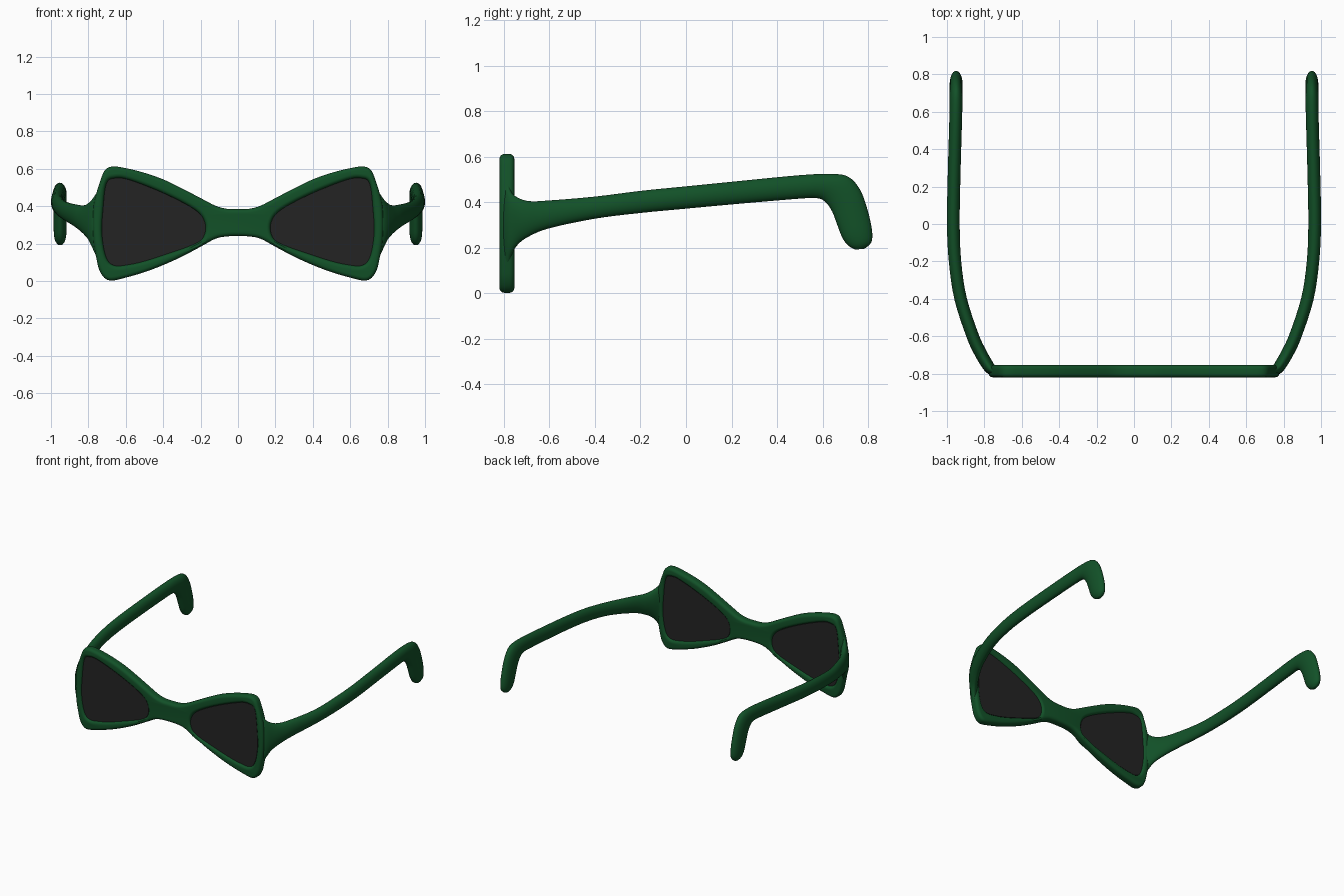
import bpy, bmesh, math
from mathutils import Vector

if "Cube" in bpy.data.objects:
    bpy.data.objects.remove(bpy.data.objects["Cube"])

FRONT_Y = -0.787


def material(name, rgb):
    m = bpy.data.materials.new(name)
    m.diffuse_color = (*rgb, 1)
    m.use_nodes = True
    m.node_tree.nodes["Principled BSDF"].inputs["Base Color"].default_value = m.diffuse_color
    return m


green = material("dark green", (0.006, 0.082, 0.021))
black = material("lens charcoal", (0.017, 0.017, 0.017))


def smooth(points, steps, closed):
    """Catmull-Rom interpolation of tuples of any size."""
    p = [Vector(q) for q in points]
    n = len(p)
    out = []
    for i in range(n if closed else n - 1):
        if closed:
            a, b, c, d = (p[(i + k) % n] for k in (-1, 0, 1, 2))
        else:
            a, b, c, d = (p[min(max(i + k, 0), n - 1)] for k in (-1, 0, 1, 2))
        for s in range(steps):
            t = s / steps
            out.append(0.5 * (2 * b + (c - a) * t + (2 * a - 5 * b + 4 * c - d) * t**2
                              + (3 * b - a - 3 * c + d) * t**3))
    if not closed:
        out.append(p[-1])
    return out


def shade(ob, angle):
    bpy.ops.object.select_all(action='DESELECT')
    ob.select_set(True)
    bpy.context.view_layer.objects.active = ob
    bpy.ops.object.shade_smooth_by_angle(angle=math.radians(angle))


def finish(bm, name, mat, angle):
    bmesh.ops.recalc_face_normals(bm, faces=bm.faces)
    me = bpy.data.meshes.new(name)
    bm.to_mesh(me)
    bm.free()
    me.materials.append(mat)
    ob = bpy.data.objects.new(name, me)
    bpy.context.collection.objects.link(ob)
    shade(ob, angle)
    return ob


def mirror(ob):
    ob.modifiers.new("mirror", 'MIRROR').use_axis[0] = True


# Outlines in x, z for the right half
half = [(0.06, 0.386), (0.12, 0.402), (0.2, 0.443), (0.3, 0.495), (0.4, 0.543), (0.5, 0.578),
        (0.6, 0.603), (0.67, 0.612), (0.712, 0.592), (0.738, 0.53), (0.757, 0.47),
        (0.772, 0.4), (0.777, 0.3), (0.771, 0.2), (0.757, 0.12), (0.742, 0.06),
        (0.715, 0.017), (0.675, 0.002), (0.6, 0.018), (0.5, 0.047), (0.4, 0.085),
        (0.3, 0.13), (0.2, 0.183), (0.12, 0.226), (0.06, 0.238)]
outline = [(0, 0.384)] + half + [(0, 0.24)] + [(-x, z) for x, z in reversed(half)]
lens = [(0.704, 0.52), (0.66, 0.549), (0.58, 0.54), (0.393, 0.467), (0.232, 0.382),
        (0.179, 0.318), (0.179, 0.248), (0.227, 0.2), (0.393, 0.14), (0.5, 0.106),
        (0.58, 0.088), (0.66, 0.082), (0.704, 0.125), (0.727, 0.248), (0.722, 0.38)]
lens_pts = smooth(lens, 5, True)

# Front frame: filled profile with two openings and rounded edges
cu = bpy.data.curves.new("front_frame_profile", 'CURVE')
cu.dimensions = '2D'
cu.fill_mode = 'BOTH'
cu.extrude = 0.0115
cu.bevel_depth = 0.021
cu.offset = -0.021
cu.bevel_resolution = 4
loops = [smooth(outline, 4, True), lens_pts, [Vector((-p.x, p.y)) for p in reversed(lens_pts)]]
for pts in loops:
    sp = cu.splines.new('POLY')
    sp.points.add(len(pts) - 1)
    sp.use_cyclic_u = True
    for q, p in zip(sp.points, pts):
        q.co = (p.x, p.y, 0, 1)
helper = bpy.data.objects.new("front_frame_profile", cu)
bpy.context.collection.objects.link(helper)
bpy.context.view_layer.update()
tmp = helper.evaluated_get(bpy.context.evaluated_depsgraph_get()).to_mesh()
bm = bmesh.new()
bm.from_mesh(tmp)
bpy.data.objects.remove(helper)
for v in bm.verts:
    v.co = (v.co.x, FRONT_Y - v.co.z, v.co.y)
bmesh.ops.remove_doubles(bm, verts=bm.verts, dist=0.0002)
finish(bm, "front_frame", green, 40)

# Lenses: plates slightly recessed in the openings
bm = bmesh.new()
rings = [[bm.verts.new((p.x, FRONT_Y + y, p.y)) for p in lens_pts] for y in (-0.02, 0.02)]
bm.faces.new(rings[0])
bm.faces.new(rings[1])
n = len(lens_pts)
for i in range(n):
    j = (i + 1) % n
    bm.faces.new((rings[0][i], rings[0][j], rings[1][j], rings[1][i]))
mirror(finish(bm, "lens", black, 30))

# Temple arms: loft of ellipses; x, upper edge y z, lower edge y z, half width
stations = [
    (0.742, -0.787, 0.50, -0.787, 0.09, 0.026), (0.768, -0.773, 0.45, -0.773, 0.16, 0.030),
    (0.79, -0.742, 0.422, -0.742, 0.212, 0.032), (0.82, -0.69, 0.405, -0.69, 0.25, 0.033),
    (0.862, -0.6, 0.408, -0.6, 0.286, 0.033), (0.927, -0.4, 0.425, -0.4, 0.328, 0.033),
    (0.957, -0.2, 0.45, -0.2, 0.353, 0.033), (0.966, 0, 0.47, 0, 0.372, 0.034),
    (0.962, 0.25, 0.495, 0.25, 0.395, 0.034), (0.955, 0.5, 0.519, 0.5, 0.416, 0.034),
    (0.952, 0.64, 0.525, 0.575, 0.418, 0.034), (0.951, 0.715, 0.511, 0.612, 0.402, 0.035),
    (0.951, 0.765, 0.455, 0.642, 0.36, 0.035), (0.951, 0.797, 0.37, 0.665, 0.3, 0.035),
    (0.951, 0.817, 0.28, 0.688, 0.242, 0.034), (0.951, 0.815, 0.225, 0.715, 0.208, 0.027),
    (0.951, 0.785, 0.196, 0.745, 0.192, 0.012)]
path = smooth(stations, 4, False)
SIDES = 24
bm = bmesh.new()
rings = []
for k, s in enumerate(path):
    up, low = Vector((s[0], s[1], s[2])), Vector((s[0], s[3], s[4]))
    a, b = path[max(k - 1, 0)], path[min(k + 1, len(path) - 1)]
    side = Vector((1, 0, 0))
    if s[1] < 0.5:
        side = Vector((b[1] - a[1], a[0] - b[0], 0)).normalized()
    rings.append([bm.verts.new((up + low) / 2 + side * s[5] * math.cos(t) + (up - low) / 2 * math.sin(t))
                  for t in (2 * math.pi * i / SIDES for i in range(SIDES))])
for r, q in zip(rings, rings[1:]):
    for i in range(SIDES):
        j = (i + 1) % SIDES
        bm.faces.new((r[i], r[j], q[j], q[i]))
bm.faces.new(rings[0])
bm.faces.new(rings[-1])
mirror(finish(bm, "temple_arm", green, 60))
